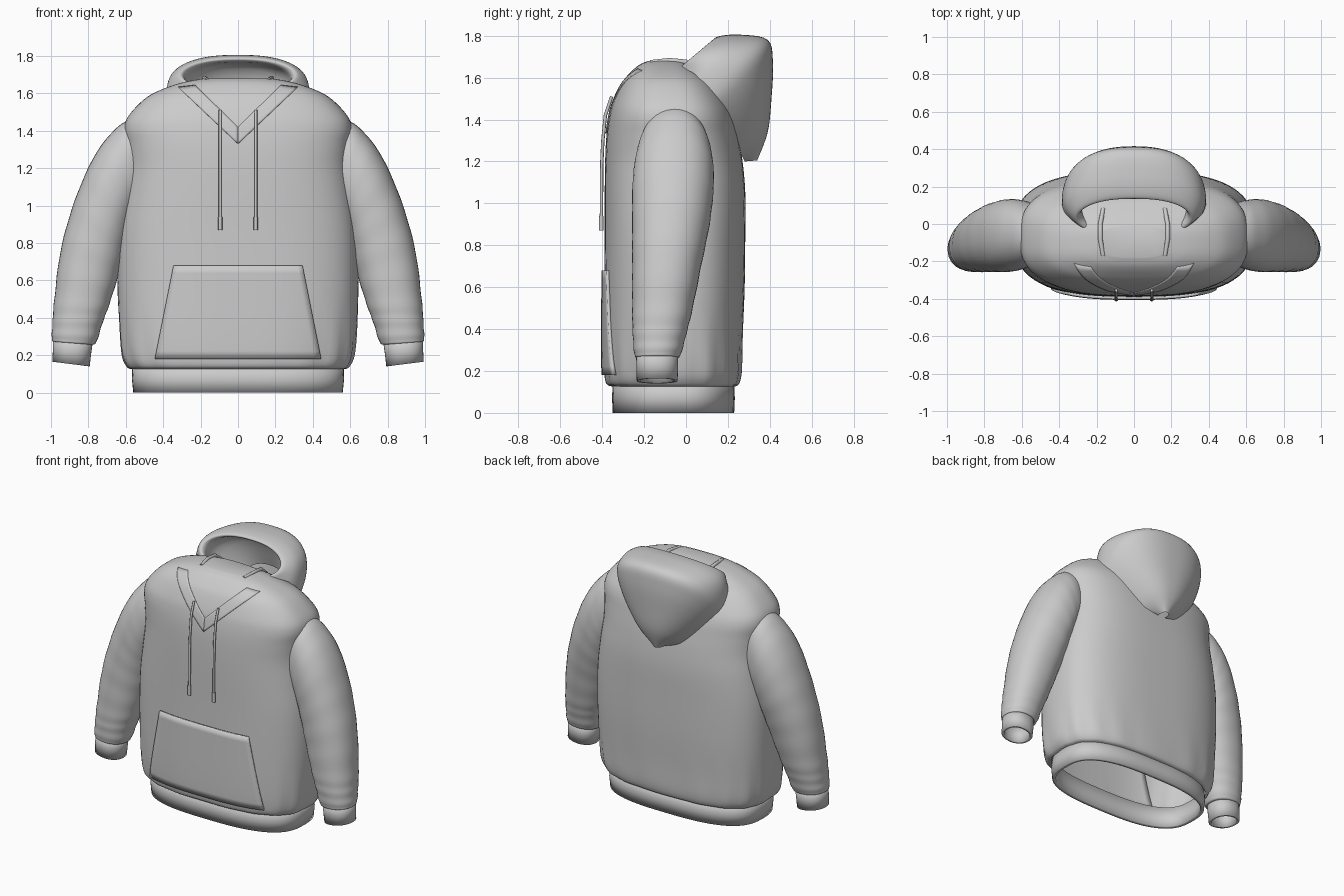
import bpy, bmesh, math

cube = bpy.data.objects.get("Cube")
if cube:
    bpy.data.objects.remove(cube, do_unlink=True)

GREY = (0.6, 0.6, 0.6, 1)
mat = bpy.data.materials.new("grey_fabric")
mat.use_nodes = True
mat.diffuse_color = GREY
bsdf = mat.node_tree.nodes["Principled BSDF"]
bsdf.inputs["Base Color"].default_value = GREY
bsdf.inputs["Roughness"].default_value = 0.8


def densify(rows, n):
    """Catmull-Rom interpolation of a list of tuples."""
    out = []
    for i in range(len(rows) - 1):
        a, b, c, d = (rows[max(i - 1, 0)], rows[i], rows[i + 1],
                      rows[min(i + 2, len(rows) - 1)])
        for k in range(n):
            t = k / n
            out.append(tuple(
                q + t * ((r - p) / 2 + t * (p - 2.5 * q + 2 * r - s / 2
                         + t * (1.5 * (q - r) + (s - p) / 2)))
                for p, q, r, s in zip(a, b, c, d)))
    return out + [rows[-1]]


def superellipse(angle, n):
    c, s = math.cos(angle), math.sin(angle)
    return (math.copysign(abs(c) ** (2 / n), c),
            math.copysign(abs(s) ** (2 / n), s))


def loft(name, rings, closed=True, cap=False, thickness=0, angle=40):
    """Skin a list of point rows into a mesh object."""
    bm = bmesh.new()
    rows = [[bm.verts.new(p) for p in ring] for ring in rings]
    count = len(rows[0])
    for lo, hi in zip(rows, rows[1:]):
        for i in range(count if closed else count - 1):
            j = (i + 1) % count
            bm.faces.new((lo[i], lo[j], hi[j], hi[i]))
    if cap:
        bm.faces.new(rows[-1])
    bmesh.ops.recalc_face_normals(bm, faces=bm.faces)
    mesh = bpy.data.meshes.new(name)
    bm.to_mesh(mesh)
    bm.free()
    obj = bpy.data.objects.new(name, mesh)
    bpy.context.collection.objects.link(obj)
    mesh.materials.append(mat)
    if thickness:
        mod = obj.modifiers.new("thickness", "SOLIDIFY")
        mod.thickness = thickness
        mod.offset = -1
    bpy.ops.object.select_all(action="DESELECT")
    obj.select_set(True)
    bpy.context.view_layer.objects.active = obj
    bpy.ops.object.shade_smooth_by_angle(angle=math.radians(angle))
    return obj


def tube(name, points, radius):
    curve = bpy.data.curves.new(name, "CURVE")
    curve.dimensions = "3D"
    curve.bevel_depth = radius
    curve.bevel_resolution = 2
    curve.use_fill_caps = True
    spline = curve.splines.new("POLY")
    spline.points.add(len(points) - 1)
    for pt, co in zip(spline.points, points):
        pt.co = (*co, 1)
    obj = bpy.data.objects.new(name, curve)
    bpy.context.collection.objects.link(obj)
    curve.materials.append(mat)


# Torso: height, half width, front y, back y
BULK = 2.8
SIDES = 72
torso = densify([
    (0.125, .57, -.35, .23), (0.14, .595, -.38, .252), (0.20, .62, -.39, .265),
    (0.35, .635, -.392, .27), (0.60, .645, -.39, .28), (0.85, .64, -.388, .283),
    (1.05, .615, -.388, .283), (1.20, .595, -.386, .27), (1.32, .60, -.38, .25),
    (1.41, .61, -.368, .23), (1.48, .585, -.35, .20), (1.57, .50, -.31, .14),
    (1.62, .41, -.27, .08), (1.66, .29, -.225, .02), (1.68, .18, -.18, -.01)], 5)


def torso_ring(row):
    z, half, front, back = row
    fold = 0.009 * max(0, 1 - abs(z - 0.2) / 0.3)
    ring = []
    for i in range(SIDES):
        a = math.tau * i / SIDES
        c, s = superellipse(a, BULK)
        k = 1 + fold * math.sin(17 * a + 4 * z)
        ring.append((half * c * k,
                     (front + back) / 2 + (back - front) / 2 * s * k, z))
    return ring


def front_y(x, z):
    """Y of the torso's front surface."""
    for a, b in zip(torso, torso[1:]):
        if a[0] <= z <= b[0]:
            t = (z - a[0]) / (b[0] - a[0])
            _, half, front, back = (p + t * (q - p) for p, q in zip(a, b))
            depth = max(0, 1 - (abs(x) / half) ** BULK) ** (1 / BULK)
            return (front + back) / 2 - (back - front) / 2 * depth
    return torso[-1][2]


loft("torso", [torso_ring(r) for r in torso], cap=True)

# Ribbed waistband
band = []
for z, half, depth in ((0, .56, .29), (.07, .567, .293), (.15, .565, .29)):
    ring = [superellipse(math.tau * i / SIDES, BULK) for i in range(SIDES)]
    band.append([(half * c, -.06 + depth * s, z) for c, s in ring])
loft("waistband", band, thickness=0.025)


# Sleeves: inner x, inner z, outer x, outer z, front y, back y
def sleeve_ring(row, side, swell=1.0):
    xi, zi, xo, zo, yf, yb = row
    ring = []
    for i in range(40):
        c, s = superellipse(math.tau * i / 40, 2.2)
        c, s = c * swell, s * swell
        ring.append((side * ((xi + xo) / 2 + (xo - xi) / 2 * c),
                     (yf + yb) / 2 + (yb - yf) / 2 * s,
                     (zi + zo) / 2 + (zo - zi) / 2 * c))
    return ring


arm = densify([
    (.48, 1.02, .55, 1.475, -.21, .10), (.53, .98, .65, 1.415, -.238, .125),
    (.56, .92, .765, 1.27, -.255, .133), (.59, .81, .872, 1.03, -.257, .115),
    (.63, .66, .947, .765, -.257, .075), (.685, .48, .982, .50, -.257, .03),
    (.725, .37, .992, .37, -.254, .0), (.757, .27, .995, .285, -.246, -.025),
    (.785, .255, .98, .27, -.23, -.045)], 8)
cuff = [(.775, .28, .988, .295, -.238, -.037), (.785, .21, .99, .23, -.237, -.038),
        (.793, .14, .992, .165, -.235, -.04)]
for side, label in ((1, "left"), (-1, "right")):
    rings = []
    for i, row in enumerate(arm):
        u = i / (len(arm) - 1)
        rings.append(sleeve_ring(row, side, 1 + 0.012 * u * math.sin(i * 1.1)))
    loft(label + "_sleeve", rings)
    loft(label + "_cuff", [sleeve_ring(r, side) for r in cuff], thickness=0.018)

# Hood arcs: half width, end tuck, end y, end z, apex y, apex z
arcs = densify([
    (.16, 0, .22, 1.42, .35, 1.52), (.28, .05, .08, 1.56, .27, 1.73),
    (.31, .2, .0, 1.645, .145, 1.772), (.345, .2, -.02, 1.65, .155, 1.797),
    (.385, .06, .05, 1.61, .26, 1.805), (.385, 0, .12, 1.52, .39, 1.78),
    (.35, 0, .16, 1.44, .415, 1.67), (.26, 0, .21, 1.34, .408, 1.50),
    (.14, 0, .26, 1.24, .39, 1.34), (.03, 0, .28, 1.20, .34, 1.205)], 5)
hood = []
for w, tuck, ye, ze, ya, za in arcs:
    row = []
    for i in range(49):
        c, s = superellipse(math.pi * i / 48, 2.4)
        s = max(0, s)
        row.append((w * c * (1 - tuck * (1 - s) ** 4),
                    ye + (ya - ye) * s, ze + (za - ze) * s))
    hood.append(row)
loft("hood", hood, closed=False, angle=60)


# Panels laid over the chest
def panel(name, corner_fn, nu, nv, lift, thickness):
    rows = []
    for j in range(nv + 1):
        row = []
        for i in range(nu + 1):
            x, z = corner_fn(i / nu, j / nv)
            row.append((x, front_y(x, z) - lift, z))
        rows.append(row)
    obj = loft(name, rows, closed=False)
    if obj.data.polygons[0].normal.y > 0:
        obj.data.flip_normals()
    obj.modifiers.new("thickness", "SOLIDIFY").thickness = thickness


def pocket_shape(u, v):
    return (2 * u - 1) * (.445 - .10 * v), .18 + .50 * v


panel("front_pocket", pocket_shape, 24, 12, .014, .016)

for side, label in ((1, "left"), (-1, "right")):
    # Crossed neck band
    panel(label + "_neck_band",
          lambda u, v: (side * v * (.32 - .09 * u),
                        1.33 + .09 * u + v * (.305 - .08 * u)),
          6, 16, .005, .008)
    # Collar seam on top of the shoulders
    tube(label + "_collar_seam",
         [(side * .165, -.17, 1.672), (side * .18, -.08, 1.682),
          (side * .18, 0, 1.675), (side * .165, .08, 1.61)], .012)
    # Drawstring with a thicker tip
    x = side * .095
    tube(label + "_drawstring",
         [(x, -.355, 1.51), (x, -.385, 1.42), (x, -.397, 1.3),
          (x, -.402, 1.19), (x, -.404, .9)], .008)
    tube(label + "_drawstring_tip", [(x, -.404, .94), (x, -.404, .87)], .011)
